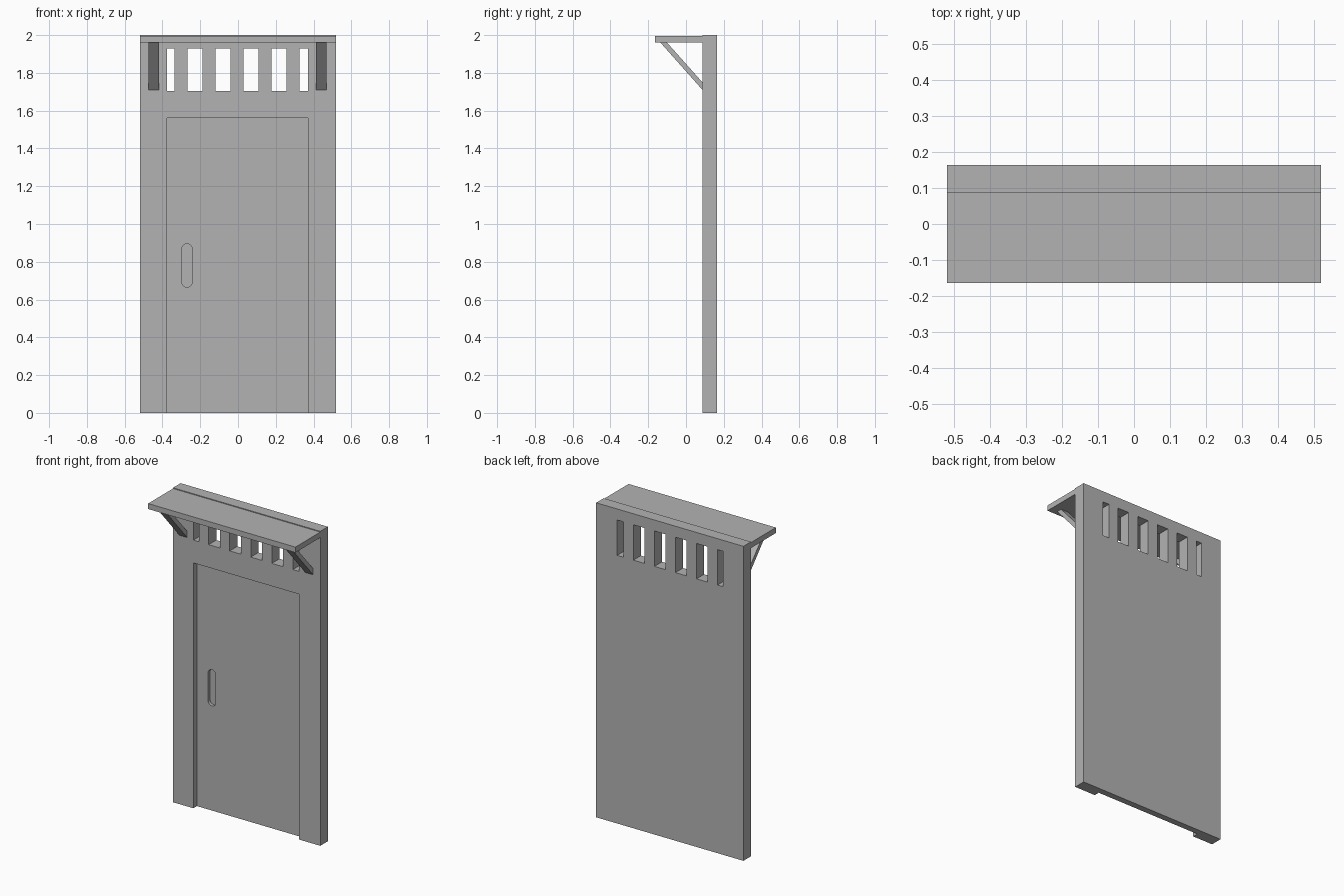
import bpy, bmesh, math

if "Cube" in bpy.data.objects:
    bpy.data.objects.remove(bpy.data.objects["Cube"])

grey = bpy.data.materials.new("plain grey")
grey.diffuse_color = (0.45, 0.45, 0.45, 1)
grey.use_nodes = True
grey.node_tree.nodes["Principled BSDF"].inputs["Base Color"].default_value = grey.diffuse_color

WALL_FRONT, WALL_BACK = 0.087, 0.163


def prism(name, points, place, offset):
    """Extrude a 2D outline by an offset vector."""
    bm = bmesh.new()
    face = bm.faces.new([bm.verts.new(place(a, b)) for a, b in points])
    ext = bmesh.ops.extrude_face_region(bm, geom=[face])
    verts = [v for v in ext["geom"] if isinstance(v, bmesh.types.BMVert)]
    bmesh.ops.translate(bm, verts=verts, vec=offset)
    bmesh.ops.recalc_face_normals(bm, faces=bm.faces)
    mesh = bpy.data.meshes.new(name)
    bm.to_mesh(mesh)
    bm.free()
    mesh.materials.append(grey)
    obj = bpy.data.objects.new(name, mesh)
    bpy.context.collection.objects.link(obj)
    return obj


def front_panel(name, points, y0, y1):
    """Solid whose outline is drawn in the front plane."""
    return prism(name, points, lambda x, z: (x, y0, z), (0, y1 - y0, 0))


def rect(x0, x1, z0, z1):
    return [(x0, z0), (x1, z0), (x1, z1), (x0, z1)]


def cut(target, cutter):
    mod = target.modifiers.new(cutter.name, "BOOLEAN")
    mod.operation = "DIFFERENCE"
    mod.solver = "EXACT"
    mod.object = cutter
    cutter.hide_render = True
    cutter.hide_set(True)


# Wall slab
wall = front_panel("wall", rect(-0.518, 0.518, 0, 2), WALL_FRONT, WALL_BACK)

# Door recess, open at the floor
cut(wall, front_panel("door_cutter", rect(-0.375, 0.37, -0.1, 1.56), 0.0, WALL_FRONT + 0.036))

# Rounded grip slot sunk into the door
slot = []
for cz, start in ((0.868, 0), (0.692, math.pi)):
    for i in range(9):
        a = start + math.pi * i / 8
        slot.append((-0.27 + 0.027 * math.cos(a), cz + 0.027 * math.sin(a)))
cut(wall, front_panel("grip_cutter", slot, 0.0, WALL_FRONT + 0.056))

# Row of vent openings, narrower at both ends
for i in range(6):
    x = -0.375 + 0.148 * (i - 0.5) + 0.034
    x0, x1 = max(x, -0.375), min(x + 0.079, 0.37)
    cut(wall, front_panel(f"vent_cutter_{i}", rect(x0, x1, 1.705, 1.93), 0.0, 0.3))

# Canopy, just below the top of the wall
front_panel("canopy", rect(-0.518, 0.518, 1.96, 1.995), -0.163, WALL_FRONT)

# Diagonal braces under the canopy
brace = [(WALL_FRONT, 1.71), (WALL_FRONT, 1.75), (-0.1, 1.96), (-0.135, 1.96)]
for side, x0 in (("left", -0.473), ("right", 0.413)):
    prism(f"{side}_brace", brace, lambda y, z: (x0, y, z), (0.055, 0, 0))
